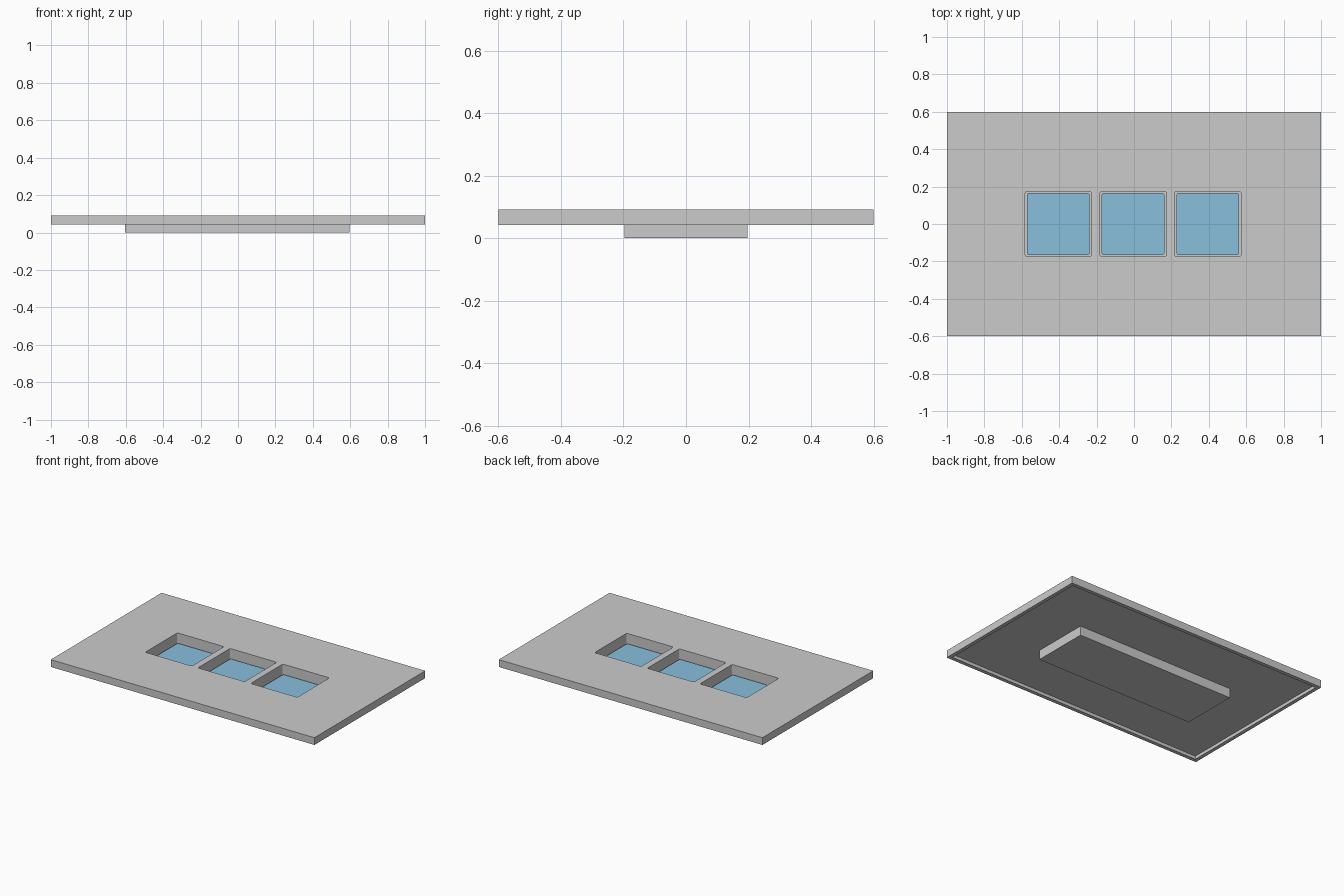
import bpy, bmesh
from mathutils import Vector

if "Cube" in bpy.data.objects:
    bpy.data.objects.remove(bpy.data.objects["Cube"])

TOP, UNDER, SKIRT = 0.092, 0.064, 0.042   # deck top, deck underside, bottom of edge skirt
HX, HY, LIP = 1.0, 0.6, 0.025             # half sizes and edge thickness
OFF, PITCH, BY = -0.005, 0.4, 0.197       # basin row centre, spacing, half depth

water_mat = bpy.data.materials.new("water_blue")
water_mat.diffuse_color = (0.25, 0.52, 0.72, 1)
water_mat.use_nodes = True
water_mat.node_tree.nodes["Principled BSDF"].inputs["Base Color"].default_value = water_mat.diffuse_color


def finish(bm, name, mat=None):
    bmesh.ops.recalc_face_normals(bm, faces=bm.faces)
    me = bpy.data.meshes.new(name)
    bm.to_mesh(me)
    bm.free()
    ob = bpy.data.objects.new(name, me)
    bpy.context.collection.objects.link(ob)
    if mat:
        me.materials.append(mat)
    return ob


def box_bm(x0, x1, y0, y1, z0, z1):
    bm = bmesh.new()
    bmesh.ops.create_cube(bm, size=1)
    size = Vector((x1 - x0, y1 - y0, z1 - z0))
    mid = Vector((x0 + x1, y0 + y1, z0 + z1)) / 2
    for v in bm.verts:
        v.co = v.co * size + mid
    return bm


def box(name, *dims, mat=None):
    return finish(box_bm(*dims), name, mat)


# Edge skirt boards
for s, n in ((-1, "front"), (1, "back")):
    a, b = sorted((s * HY, s * (HY - LIP)))
    box(n + "_skirt", -HX, HX, a, b, SKIRT, TOP)
for s, n in ((-1, "left"), (1, "right")):
    a, b = sorted((s * HX, s * (HX - LIP)))
    box(n + "_skirt", a, b, -HY + LIP, HY - LIP, SKIRT, TOP)

# Deck panels around the basin row
x0, x1 = OFF - 1.5 * PITCH, OFF + 1.5 * PITCH
ix, iy = HX - LIP, HY - LIP
box("left_panel", -ix, x0, -iy, iy, UNDER, TOP)
box("right_panel", x1, ix, -iy, iy, UNDER, TOP)
box("front_panel", x0, x1, -iy, -BY, UNDER, TOP)
box("back_panel", x0, x1, BY, iy, UNDER, TOP)

# Three open basins with water
WALL, FLOOR, WATER = 0.0325, 0.01, 0.027
for i in range(3):
    cx = OFF + (i - 1) * PITCH
    bm = box_bm(cx - PITCH / 2, cx + PITCH / 2, -BY, BY, 0, TOP)
    top = max(bm.faces, key=lambda f: f.calc_center_median().z)
    bmesh.ops.inset_region(bm, faces=[top], thickness=WALL)
    geo = bmesh.ops.extrude_discrete_faces(bm, faces=[top])["faces"][0]
    for v in geo.verts:
        v.co.z = FLOOR
    # soften the pocket corners
    corners = [e for v in geo.verts for e in v.link_edges
               if abs(e.verts[0].co.z - e.verts[1].co.z) > 0.05]
    bmesh.ops.bevel(bm, geom=corners, offset=0.01, segments=3, profile=0.5, affect='EDGES')
    finish(bm, f"basin_{i + 1}")

    bm = box_bm(cx - PITCH / 2 + WALL, cx + PITCH / 2 - WALL, -BY + WALL, BY - WALL, FLOOR, WATER)
    verts = [e for e in bm.edges if abs(e.verts[0].co.z - e.verts[1].co.z) > 0.005]
    bmesh.ops.bevel(bm, geom=verts, offset=0.01, segments=3, profile=0.5, affect='EDGES')
    finish(bm, f"water_{i + 1}", water_mat)
